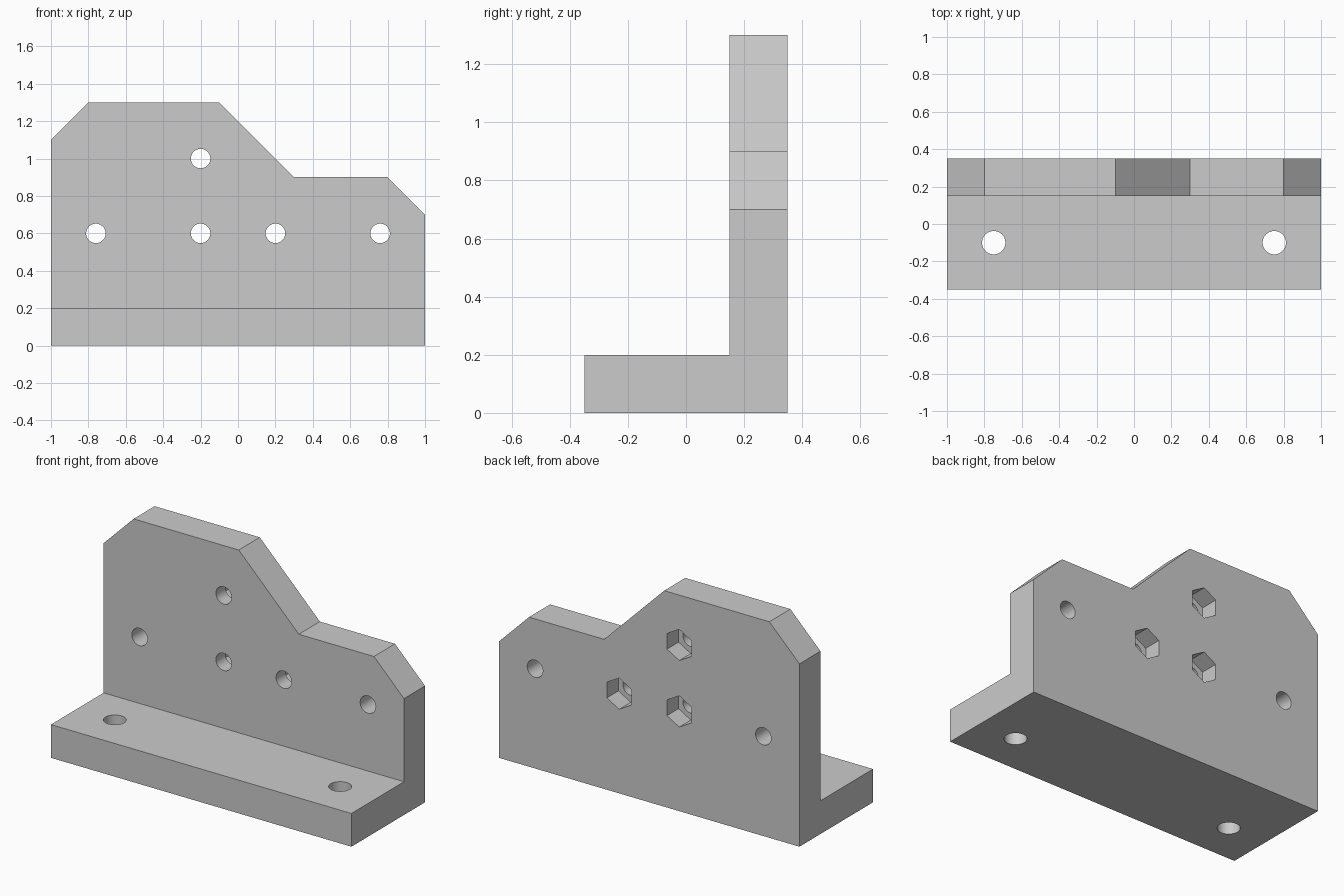
import bpy
import bmesh
import math
from mathutils import Matrix, Vector

cube = bpy.data.objects.get("Cube")
if cube:
    bpy.data.objects.remove(cube, do_unlink=True)

FRONT, WALL, BACK = -0.35, 0.15, 0.35
BASE_TOP = 0.2

grey = bpy.data.materials.new("plain_grey")
grey.use_nodes = True
grey.diffuse_color = (0.6, 0.6, 0.6, 1)
bsdf = next(n for n in grey.node_tree.nodes if n.type == "BSDF_PRINCIPLED")
bsdf.inputs["Base Color"].default_value = grey.diffuse_color


def to_object(name, bm):
    bmesh.ops.recalc_face_normals(bm, faces=bm.faces)
    mesh = bpy.data.meshes.new(name)
    bm.to_mesh(mesh)
    bm.free()
    mesh.materials.append(grey)
    obj = bpy.data.objects.new(name, mesh)
    bpy.context.collection.objects.link(obj)
    return obj


def prism(name, outline, y0, y1):
    """Extrude an x-z outline from y0 to y1."""
    bm = bmesh.new()
    face = bm.faces.new([bm.verts.new((x, y0, z)) for x, z in outline])
    grown = bmesh.ops.extrude_face_region(bm, geom=[face])["geom"]
    verts = [v for v in grown if isinstance(v, bmesh.types.BMVert)]
    bmesh.ops.translate(bm, verts=verts, vec=(0, y1 - y0, 0))
    return to_object(name, bm)


def disc(x, z, radius, sides):
    """Regular polygon in x-z with one corner straight up."""
    return [(x + radius * math.sin(math.tau * i / sides),
             z + radius * math.cos(math.tau * i / sides)) for i in range(sides)]


def cut(target, cutter):
    cutter.hide_render = True
    mod = target.modifiers.new("cut", "BOOLEAN")
    mod.operation = "DIFFERENCE"
    mod.solver = "EXACT"
    mod.object = cutter
    bpy.context.view_layer.objects.active = target
    bpy.ops.object.modifier_apply(modifier=mod.name)
    bpy.data.objects.remove(cutter, do_unlink=True)


# Stepped silhouette of the bracket, then the front cleared above the base
silhouette = [(-1, 0), (1, 0), (1, 0.7), (0.8, 0.9), (0.3, 0.9),
              (-0.1, 1.3), (-0.8, 1.3), (-1, 1.1)]
bracket = prism("angle_bracket", silhouette, FRONT, BACK)
clearance = [(-1.2, BASE_TOP), (1.2, BASE_TOP), (1.2, 1.5), (-1.2, 1.5)]
cut(bracket, prism("front_clearance", clearance, FRONT - 0.2, WALL))

# Bolt holes through the wall, with hexagonal nut pockets in the back
nut_holes = [(-0.2, 1.0), (-0.2, 0.6), (0.2, 0.6)]
plain_holes = [(-0.76, 0.6), (0.76, 0.6)]
for x, z in nut_holes + plain_holes:
    cut(bracket, prism("wall_hole", disc(x, z, 0.052, 48), WALL - 0.1, BACK + 0.1))
for x, z in nut_holes:
    cut(bracket, prism("nut_pocket", disc(x, z, 0.094, 6), BACK - 0.11, BACK + 0.1))

# Mounting holes down through the base
for side in (-1, 1):
    bm = bmesh.new()
    bmesh.ops.create_cone(bm, cap_ends=True, segments=48, radius1=0.0625,
                          radius2=0.0625, depth=0.6,
                          matrix=Matrix.Translation(Vector((0.75 * side, -0.1, 0.1))))
    cut(bracket, to_object("base_hole", bm))

# Smooth bores, crisp edges
bpy.ops.object.select_all(action="DESELECT")
bracket.select_set(True)
bpy.context.view_layer.objects.active = bracket
bpy.ops.object.shade_smooth_by_angle(angle=math.radians(25))
